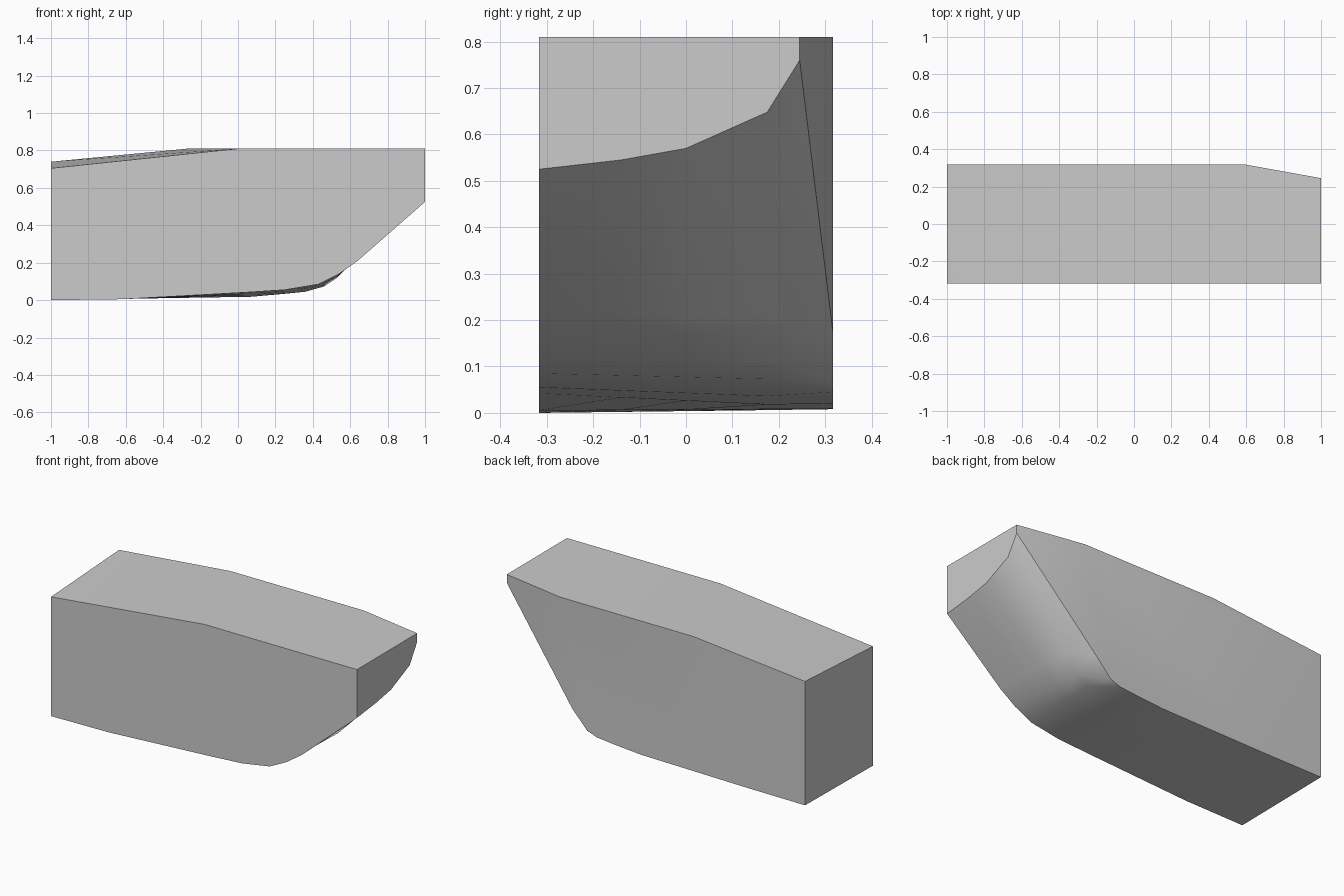
import bpy
import bmesh
import math

cube = bpy.data.objects.get("Cube")
if cube:
    bpy.data.objects.remove(cube, do_unlink=True)

HALF = 0.317   # half depth
TOP = 0.81     # deck height

# Underside profiles (x, z) on the front side, an inner line and the back side
front = [(-1, 0), (-.62, .005), (.05, .042), (.25, .055), (.43, .085), (.54, .14), (.64, .21)]
inner = [(-1, .006), (-.62, .008), (.07, .018), (.26, .036), (.46, .073), (.53, .12), (.62, .21)]
back = [(-1, .008), (-.62, .01), (.07, .02), (.24, .033), (.36, .045), (.423, .067), (.52, .17)]

# Lower rim of the end face (y, z), front to back
rim = [(-HALF, .525), (-.14, .545), (0, .57), (.175, .648), (.245, .76)]


def mix(p, q, t):
    return [a + (b - a) * t for a, b in zip(p, q)]


bm = bmesh.new()


def vert(x, y, z):
    return bm.verts.new((x, y, z))


# Underside: one strip of points per depth, each ending on the rim
inner_y = rim[3][0]
columns = []
for i, (end_y, end_z) in enumerate(rim):
    y = HALF if i == len(rim) - 1 else end_y
    if i == len(rim) - 1:
        profile = back
    else:
        t = (y + HALF) / (inner_y + HALF)
        profile = [mix(f, m, t) for f, m in zip(front, inner)]
    column = [vert(x, y, z) for x, z in profile]
    column.append(vert(1, end_y, end_z))
    columns.append(column)

for a, b in zip(columns, columns[1:]):
    for k in range(len(a) - 1):
        bm.faces.new((a[k], a[k + 1], b[k + 1], b[k]))

# Top corners and bends
front_top = [vert(-1, -HALF, .705), vert(0, -HALF, TOP), vert(1, -HALF, TOP)]
back_top = [vert(-1, HALF, .74), vert(-.27, HALF, TOP), vert(.6, HALF, TOP)]
end_top = vert(1, rim[-1][0], TOP)

# Top: sloping part and level part
bm.faces.new((front_top[0], front_top[1], back_top[0]))
bm.faces.new((front_top[1], back_top[1], back_top[0]))
bm.faces.new((front_top[1], front_top[2], end_top, back_top[2], back_top[1]))

# Front side, back side and the angled corner panel
bm.faces.new(columns[0] + front_top[::-1])
bm.faces.new(columns[-1][:-1] + back_top[::-1])
bm.faces.new((columns[-1][-2], columns[-1][-1], end_top, back_top[2]))

# Square end and the shaped end
bm.faces.new([c[0] for c in columns] + [back_top[0], front_top[0]])
bm.faces.new([c[-1] for c in columns] + [end_top, front_top[2]])

bmesh.ops.recalc_face_normals(bm, faces=bm.faces)
mesh = bpy.data.meshes.new("shaped_block")
bm.to_mesh(mesh)
bm.free()

# Plain grey material
grey = bpy.data.materials.new("light_grey")
grey.use_nodes = True
colour = (0.6, 0.6, 0.6, 1)
grey.diffuse_color = colour
grey.node_tree.nodes["Principled BSDF"].inputs["Base Color"].default_value = colour
mesh.materials.append(grey)

block = bpy.data.objects.new("shaped_block", mesh)
bpy.context.collection.objects.link(block)
bpy.ops.object.select_all(action='DESELECT')
block.select_set(True)
bpy.context.view_layer.objects.active = block
bpy.ops.object.shade_smooth_by_angle(angle=math.radians(32))
